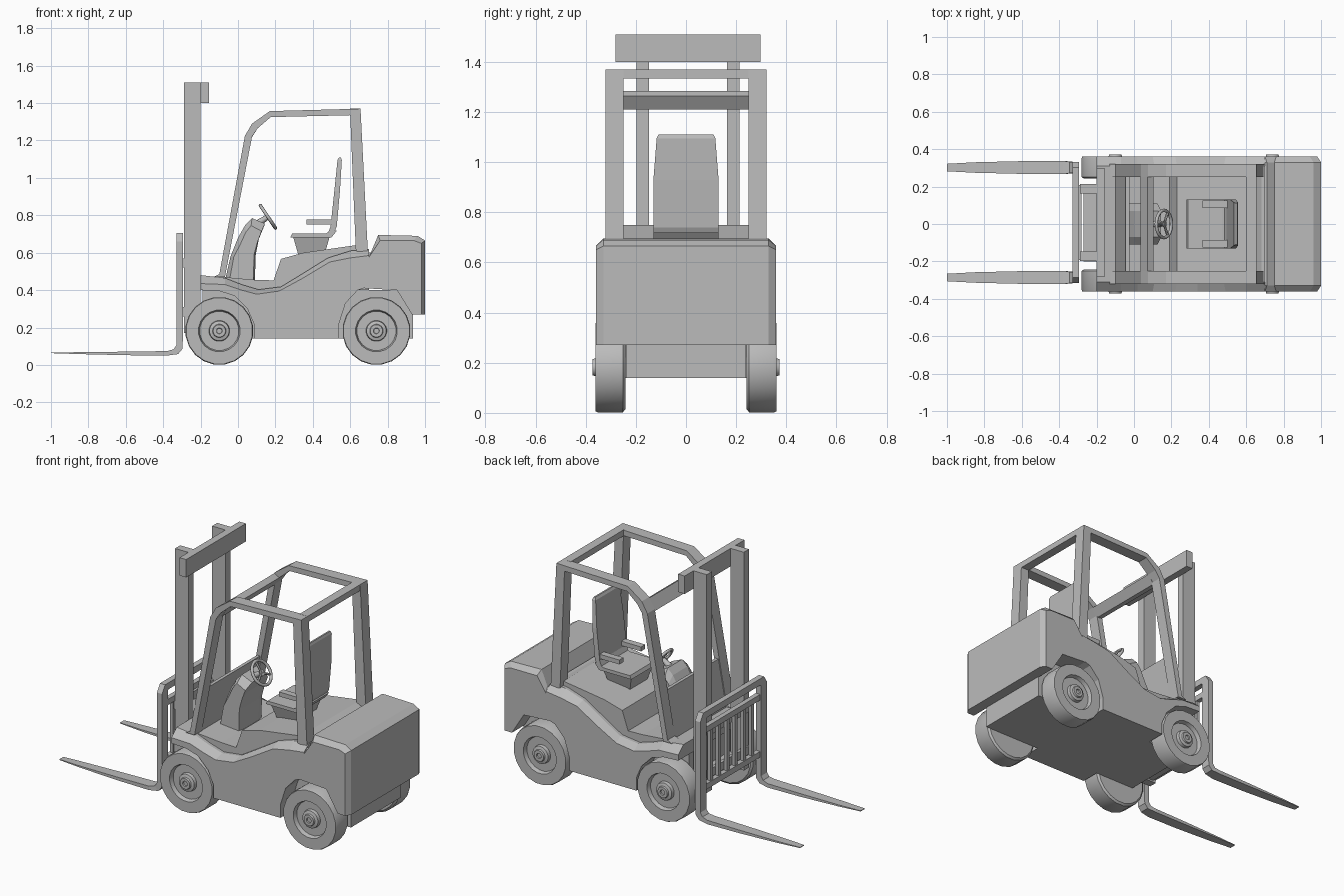
import bpy, bmesh
from math import sin, cos, pi, radians
from mathutils import Vector

if "Cube" in bpy.data.objects:
    bpy.data.objects.remove(bpy.data.objects["Cube"])

grey = bpy.data.materials.new("plain_grey")
grey.use_nodes = True
GREY = (0.5, 0.5, 0.5, 1)
grey.diffuse_color = GREY
grey.node_tree.nodes["Principled BSDF"].inputs["Base Color"].default_value = GREY


def loft(name, rings, smooth=False):
    """Skin equal-sized rings of points and cap both ends."""
    bm = bmesh.new()
    rows = [[bm.verts.new(p) for p in ring] for ring in rings]
    n = len(rows[0])
    for a, b in zip(rows, rows[1:]):
        for i in range(n):
            j = (i + 1) % n
            bm.faces.new((a[i], a[j], b[j], b[i]))
    bm.faces.new(rows[0])
    bm.faces.new(rows[-1])
    bmesh.ops.recalc_face_normals(bm, faces=bm.faces)
    mesh = bpy.data.meshes.new(name)
    bm.to_mesh(mesh)
    bm.free()
    mesh.materials.append(grey)
    ob = bpy.data.objects.new(name, mesh)
    bpy.context.collection.objects.link(ob)
    if smooth:
        bpy.ops.object.select_all(action='DESELECT')
        ob.select_set(True)
        bpy.context.view_layer.objects.active = ob
        bpy.ops.object.shade_smooth_by_angle(angle=radians(30))
    return ob


def prism(name, profile, y0, y1):
    """Extrude an x-z profile between two y positions."""
    return loft(name, [[(x, y, z) for x, z in profile] for y in (y0, y1)])


def box(name, x0, x1, y0, y1, z0, z1):
    return prism(name, [(x0, z0), (x1, z0), (x1, z1), (x0, z1)], y0, y1)


def lathe(name, centre, axis, profile, sides=20):
    """Turn (radius, distance along axis) pairs about an axis."""
    axis = Vector(axis).normalized()
    u = axis.orthogonal().normalized()
    v = axis.cross(u)
    angles = [2 * pi * i / sides for i in range(sides)]
    rings = [[Vector(centre) + axis * d + r * (u * cos(a) + v * sin(a))
              for a in angles] for r, d in profile]
    return loft(name, rings, True)


# Wheels with recessed rims and stepped hubs
tyre = [(0.17, -0.06), (0.182, -0.05), (0.182, 0.05), (0.178, 0.06), (0.112, 0.06),
        (0.105, 0.035), (0.056, 0.035), (0.053, 0.055), (0.036, 0.06),
        (0.033, 0.07), (0.016, 0.07), (0.014, 0.062)]
for place, x in (("front", -0.10), ("rear", 0.74)):
    for label, s in (("left", 1), ("right", -1)):
        lathe(f"{place}_{label}_wheel", (x, 0.302 * s, 0.182), (0, s, 0), tyre)

# Narrow chassis between the wheels
box("chassis", -0.19, 0.935, -0.24, 0.24, 0.14, 0.40)

# Full-width body: arches below, sloping shoulder band along the wavy top edge
arches = [(0.70, 0.42), (0.64, 0.40), (0.575, 0.33), (0.54, 0.22), (0.54, 0.14),
          (0.085, 0.14), (0.085, 0.22), (0.05, 0.30), (-0.02, 0.37),
          (-0.10, 0.395), (-0.20, 0.40)]
outer_top = [(-0.20, 0.435), (-0.07, 0.43), (0.02, 0.40), (0.10, 0.378), (0.22, 0.395),
             (0.34, 0.46), (0.49, 0.55), (0.60, 0.572), (0.70, 0.585)]
inner_top = [(-0.20, 0.48), (-0.07, 0.465), (0.02, 0.43), (0.11, 0.403), (0.23, 0.418),
             (0.34, 0.485), (0.48, 0.572), (0.60, 0.61), (0.70, 0.62)]
loft("body", [[(x, y, z) for x, z in arches + top] for y, top in
              ((-0.36, outer_top), (-0.31, inner_top), (0.31, inner_top), (0.36, outer_top))])

# Cab floor and engine hood under the seat
prism("engine_hood", [(-0.10, 0.40), (-0.08, 0.47), (0.09, 0.455), (0.19, 0.452),
                      (0.23, 0.567), (0.35, 0.60), (0.63, 0.64), (0.70, 0.61),
                      (0.70, 0.40)], -0.29, 0.29)

# Counterweight with chamfered sides
cw_outer = [(0.68, 0.41), (0.85, 0.40), (0.93, 0.27), (0.98, 0.27), (0.98, 0.65),
            (0.94, 0.665), (0.76, 0.665), (0.70, 0.575), (0.68, 0.575)]
cw_inner = [(0.68, 0.41), (0.85, 0.40), (0.93, 0.27), (1.0, 0.27), (1.0, 0.665),
            (0.96, 0.69), (0.75, 0.695), (0.71, 0.60), (0.68, 0.60)]
loft("counterweight", [[(x, y, z) for x, z in p] for y, p in
                       ((-0.36, cw_outer), (-0.33, cw_inner), (0.33, cw_inner), (0.36, cw_outer))])

# Overhead guard: one bent frame per side, joined by bars
guard = [(-0.13, 0.47), (-0.10, 0.485), (0.037, 1.225), (0.075, 1.29), (0.17, 1.357),
         (0.655, 1.37), (0.695, 0.59), (0.63, 0.61), (0.60, 1.335), (0.175, 1.325),
         (0.105, 1.265), (0.075, 1.22), (-0.07, 0.47)]
for label, s in (("left", 1), ("right", -1)):
    prism(f"guard_{label}_frame", guard, 0.25 * s, 0.322 * s)
box("guard_rear_bar", 0.60, 0.655, -0.26, 0.26, 1.333, 1.37)
prism("guard_front_bar", [(0.035, 1.215), (0.07, 1.21), (0.105, 1.265), (0.073, 1.285)], -0.26, 0.26)
prism("front_panel", [(-0.10, 0.46), (-0.045, 0.75), (-0.025, 0.75), (-0.075, 0.46)], -0.255, 0.255)

# Dashboard cowl, rounded over the top
cowl = [(-0.07, 0.45), (-0.04, 0.58), (0.0, 0.68), (0.04, 0.75), (0.075, 0.785),
        (0.145, 0.755), (0.115, 0.69), (0.095, 0.59), (0.09, 0.45)]
cowl_side = [(x * 0.8 + 0.01, z - 0.04 * (z > 0.6)) for x, z in cowl]
loft("dashboard_cowl", [[(x, y, z) for x, z in p] for y, p in
                        ((-0.11, cowl_side), (-0.07, cowl), (0.07, cowl), (0.11, cowl_side))])

# Steering wheel on a tilted column
centre = Vector((0.16, 0, 0.792))
axis = Vector((0.83, 0, 0.555)).normalized()
lathe("steering_column", centre - axis * 0.09, axis, [(0.022, 0), (0.014, 0.085), (0.02, 0.095)], 12)
bpy.ops.mesh.primitive_torus_add(major_radius=0.073, minor_radius=0.009, major_segments=24,
                                 minor_segments=8, location=centre,
                                 rotation=axis.to_track_quat('Z', 'Y').to_euler())
rim = bpy.context.object
rim.name = "steering_rim"
rim.data.materials.append(grey)
bpy.ops.object.shade_smooth_by_angle(angle=radians(60))
down = axis.cross(Vector((0, 1, 0)))
for i in range(3):
    a = 2 * pi * i / 3
    ray = down * cos(a) + Vector((0, 1, 0)) * sin(a)
    lathe(f"steering_spoke_{i + 1}", centre, ray, [(0.007, 0), (0.007, 0.072)], 6)

# Seat: pedestal, cushion, tapered back and armrests
loft("seat_pedestal", [[(x0, -w, z), (x1, -w, z), (x1, w, z), (x0, w, z)] for x0, x1, w, z in
                       ((0.325, 0.46, 0.08, 0.58), (0.295, 0.49, 0.11, 0.685))])
prism("seat_cushion", [(0.28, 0.682), (0.50, 0.682), (0.53, 0.72), (0.50, 0.72),
                       (0.47, 0.703), (0.29, 0.703)], -0.13, 0.13)
loft("seat_back", [[(x0, -w, z), (x1, -w, z), (x1, w, z), (x0, w, z)] for x0, x1, w, z in
                   ((0.475, 0.505, 0.13, 0.69), (0.495, 0.528, 0.13, 0.74), (0.515, 0.545, 0.13, 0.93),
                    (0.532, 0.555, 0.117, 1.095), (0.54, 0.55, 0.11, 1.11))])
for label, s in (("left", 1), ("right", -1)):
    box(f"seat_{label}_armrest", 0.365, 0.51, 0.085 * s, 0.125 * s, 0.75, 0.777)

# Mast uprights with crossbars
MID = 0.008
for label, s in (("left", 1), ("right", -1)):
    box(f"mast_{label}_upright", -0.29, -0.20, MID + 0.155 * s, MID + 0.205 * s, 0.17, 1.51)
box("mast_top_bar", -0.20, -0.155, MID - 0.29, MID + 0.29, 1.40, 1.51)
box("mast_lower_bar", -0.27, -0.18, -0.20, 0.20, 0.18, 0.26)

# Forks: tapering blades that bend up into the carriage posts
fork = [(-1.0, 0.063, 0.067, 0.020), (-0.85, 0.058, 0.068, 0.028), (-0.60, 0.052, 0.071, 0.034),
        (-0.38, 0.050, 0.074, 0.036)]
for label, s in (("left", 1), ("right", -1)):
    y = MID + 0.294 * s
    rings = [[(x, y - w, lo), (x, y + w, lo), (x, y + w, hi), (x, y - w, hi)] for x, lo, hi, w in fork]
    for xo, zo, xi, zi in ((-0.32, 0.058, -0.345, 0.083), (-0.298, 0.085, -0.33, 0.105),
                           (-0.295, 0.13, -0.33, 0.13), (-0.295, 0.66, -0.33, 0.66)):
        rings.append([(xo, y - 0.03, zo), (xo, y + 0.03, zo), (xi, y + 0.03, zi), (xi, y - 0.03, zi)])
    shift = 0.03 * s
    rings.append([(px, py - shift, 0.705) for px, py, pz in rings[-1]])
    loft(f"{label}_fork", rings)

# Load backrest grid between the fork posts
box("backrest_top_rail", -0.33, -0.295, MID - 0.27, MID + 0.27, 0.665, 0.705)
for part, z in (("upper", 0.57), ("lower", 0.22)):
    box(f"backrest_{part}_rail", -0.325, -0.295, MID - 0.28, MID + 0.28, z, z + 0.035)
for i in range(6):
    y = MID + (i - 2.5) * 0.08
    box(f"backrest_bar_{i + 1}", -0.32, -0.30, y - 0.012, y + 0.012, 0.23, 0.59)
for part, z in (("upper", 0.52), ("lower", 0.26)):
    box(f"carriage_{part}_bracket", -0.30, -0.28, MID - 0.20, MID + 0.20, z, z + 0.05)
